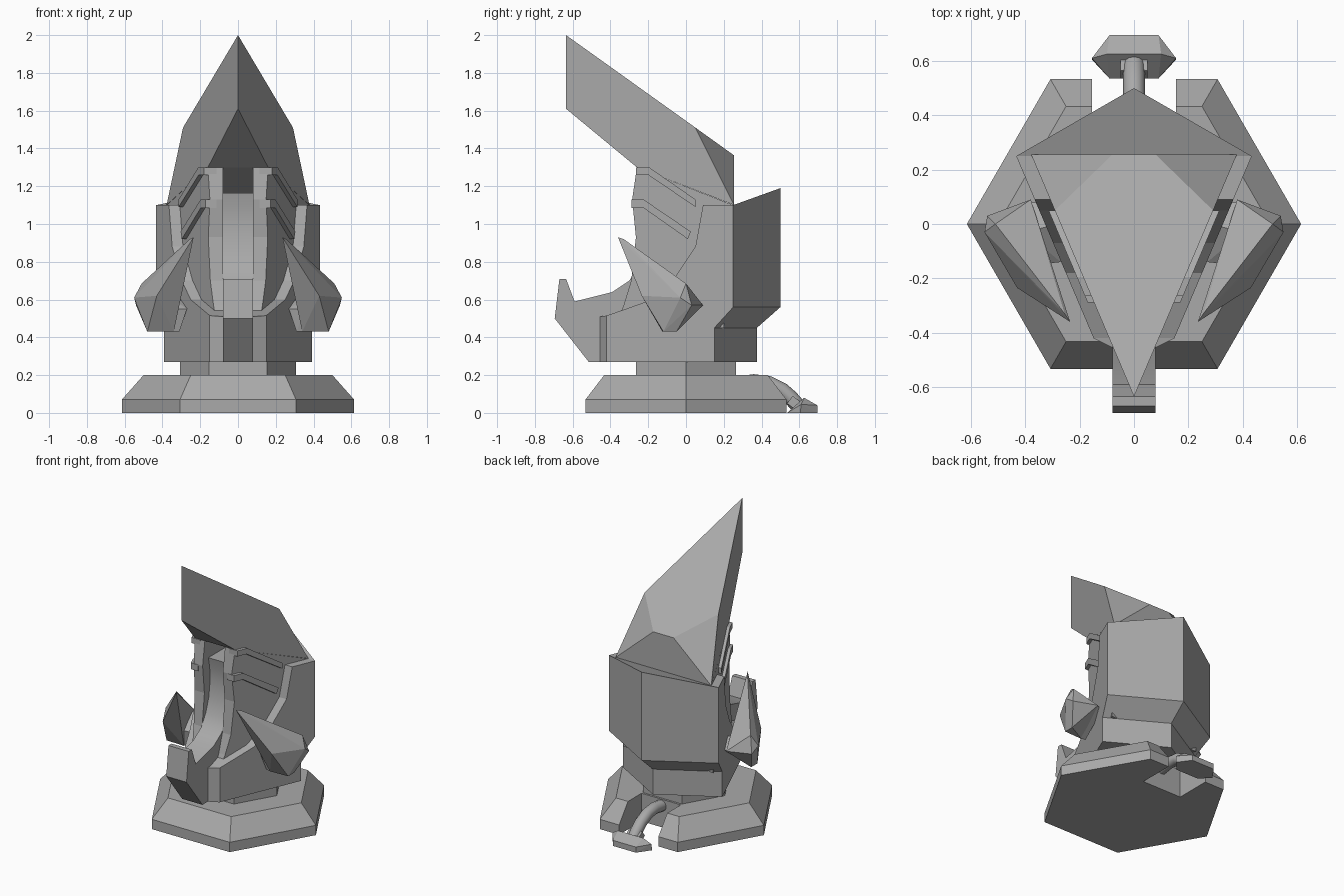
import bpy, bmesh, math

if "Cube" in bpy.data.objects:
    bpy.data.objects.remove(bpy.data.objects["Cube"])

stone = bpy.data.materials.new("grey_stone")
stone.diffuse_color = (0.4, 0.4, 0.4, 1)
stone.use_nodes = True
stone.node_tree.nodes["Principled BSDF"].inputs["Base Color"].default_value = stone.diffuse_color

SLOPE = 0.425  # side walls all share this plan angle


def finish(name, bm):
    bmesh.ops.recalc_face_normals(bm, faces=bm.faces)
    mesh = bpy.data.meshes.new(name)
    bm.to_mesh(mesh)
    bm.free()
    mesh.materials.append(stone)
    ob = bpy.data.objects.new(name, mesh)
    bpy.context.collection.objects.link(ob)
    return ob


def loft(name, rings):
    """Skin closed rings of equal length and cap both ends."""
    bm = bmesh.new()
    vs = [[bm.verts.new(p) for p in r] for r in rings]
    n = len(rings[0])
    for a, b in zip(vs, vs[1:]):
        for i in range(n):
            j = (i + 1) % n
            bm.faces.new((a[i], a[j], b[j], b[i]))
    bm.faces.new(vs[0])
    bm.faces.new(vs[-1])
    return finish(name, bm)


def hull(name, pts, both=True):
    """Convex block; points with x are mirrored when both is set."""
    bm = bmesh.new()
    allp = set(pts) | ({(-x, y, z) for x, y, z in pts} if both else set())
    for p in sorted(allp):
        bm.verts.new(p)
    res = bmesh.ops.convex_hull(bm, input=bm.verts[:])
    junk = [v for v in res["geom_interior"] if isinstance(v, bmesh.types.BMVert)]
    bmesh.ops.delete(bm, geom=junk, context="VERTS")
    bmesh.ops.dissolve_limit(bm, angle_limit=math.radians(1),
                             verts=bm.verts[:], edges=bm.edges[:])
    return finish(name, bm)


def wall(y, k):
    return SLOPE * (y + k)


def wedge(name, profile, k):
    """Side profile spanning both slanted walls."""
    return loft(name, [[(s * wall(y, k), y, z) for y, z in profile] for s in (-1, 1)])


def side_panels(name, profile, k, inner):
    for label, s in (("left", -1), ("right", 1)):
        loft(f"{name}_{label}", [[(s * inner, y, z) for y, z in profile],
                                 [(s * wall(y, k), y, z) for y, z in profile]])


# Hexagonal plinth with a slot at the back
def plinth_ring(r, z):
    d = r * math.sqrt(3) / 2
    half = [(0.155, 0.28), (0.155, d), (r / 2, d), (r, 0), (r / 2, -d)]
    return [(x, y, z) for x, y in half] + [(-x, y, z) for x, y in reversed(half)]


loft("plinth", [plinth_ring(0.615, 0), plinth_ring(0.615, 0.07), plinth_ring(0.5, 0.2)])

# Neck between plinth and body
loft("neck", [[(0.307 * math.cos(i * math.pi / 3), 0.307 * math.sin(i * math.pi / 3), z)
               for i in range(6)] for z in (0.19, 0.28)])

# Jaw shell with raised side collars
wedge("jaw_shell", [(-0.42, 0.27), (-0.42, 0.515), (-0.32, 0.55), (-0.18, 0.6), (-0.07, 0.7),
                    (0.05, 0.88), (0.09, 1.1), (0.25, 1.1), (0.25, 0.56),
                    (0.15, 0.45), (0.15, 0.27)], 0.77)
hull("chin", [(0.15, -0.42, 0.27), (0.15, -0.42, 0.515),
              (0.08, -0.455, 0.27), (0.08, -0.455, 0.51)])

# Pointed back of the body
low = [(0.39, 0.15), (0, 0.375)]
high = [(0.433, 0.25), (0, 0.5)]
hull("back_foot", [(x, y, z) for x, y in low for z in (0.27, 0.45)])
hull("back_flare", [(x, y, 0.45) for x, y in low] + [(x, y, 0.56) for x, y in high])
hull("back_shell", [(x, y, 0.56) for x, y in high]
     + [(0.433, 0.25, 1.1), (0.355, 0.295, 1.1), (0, 0.5, 1.19)])

# Cheeks on either side of the throat
side_panels("cheek", [(-0.26, 1.3), (-0.285, 1.13), (-0.265, 0.93), (-0.29, 0.7),
                      (-0.33, 0.57), (-0.38, 0.45), (0.2, 0.45), (0.25, 1.1)], 0.635, 0.08)

# Raised bars on the cheeks
side_panels("upper_bar", [(-0.265, 1.3), (-0.195, 1.3), (0.05, 1.13), (0.05, 1.09),
                          (-0.2, 1.26), (-0.265, 1.26)], 0.69, 0.115)
side_panels("lower_bar", [(-0.288, 1.13), (-0.225, 1.13), (0.025, 0.96), (0.01, 0.92),
                          (-0.225, 1.085), (-0.288, 1.085)], 0.69, 0.115)

# Beak and curved throat
throat = [(-0.515, 0.27), (-0.695, 0.5), (-0.67, 0.71), (-0.635, 0.71), (-0.59, 0.59),
          (-0.39, 0.64), (-0.3, 0.7), (-0.25, 0.78), (-0.215, 0.88), (-0.2, 1.0),
          (-0.205, 1.09), (-0.22, 1.165), (0.05, 1.165), (0.05, 0.27)]
beak = loft("beak_and_throat", [[(x, y, z) for y, z in throat] for x in (-0.08, 0.08)])
bpy.context.view_layer.objects.active = beak
beak.select_set(True)
bpy.ops.object.shade_smooth_by_angle(angle=math.radians(25))
beak.select_set(False)

# Pointed hood
hull("hood", [(0, -0.635, 2), (0, -0.635, 1.61), (wall(-0.26, 0.635), -0.26, 1.3),
              (wall(0.05, 0.635), 0.05, 1.51), (0.08, 0.255, 1.363),
              (wall(0.255, 0.635), 0.255, 1.1)])

# Tusks and their mounts
tusk = [(0.235, -0.36, 0.93), (0.255, -0.33, 0.92), (0.55, -0.03, 0.61), (0.51, 0, 0.685),
        (0.54, 0.03, 0.57), (0.38, 0.09, 0.57), (0.48, -0.05, 0.43), (0.48, -0.12, 0.43),
        (0.34, -0.125, 0.43), (0.43, -0.235, 0.62), (0.41, -0.04, 0.67)]
mount = [(0.27, -0.14, 0.55), (0.31, -0.12, 0.43), (0.38, -0.12, 0.43), (0.36, -0.15, 0.55),
         (0.4, 0.08, 0.57), (0.33, 0.08, 0.57), (0.28, 0.0, 0.62), (0.4, -0.03, 0.64)]
for label, s in (("left", -1), ("right", 1)):
    hull(f"tusk_{label}", [(s * x, y, z) for x, y, z in tusk], both=False)
    hull(f"tusk_mount_{label}", [(s * x, y, z) for x, y, z in mount], both=False)

# Tail tube, collar and foot at the back
path = [(0.25, 0.15), (0.36, 0.165), (0.44, 0.155), (0.51, 0.12), (0.555, 0.08), (0.59, 0.04)]
rings = []
for i, (y, z) in enumerate(path):
    a, b = path[max(i - 1, 0)], path[min(i + 1, len(path) - 1)]
    t = math.atan2(b[1] - a[1], b[0] - a[0])
    rings.append([(0.04 * math.cos(u), y - 0.04 * math.sin(u) * math.sin(t),
                   z + 0.04 * math.sin(u) * math.cos(t))
                  for u in [k * math.tau / 12 for k in range(12)]])
tube = loft("tail_tube", rings)
bpy.context.view_layer.objects.active = tube
tube.select_set(True)
bpy.ops.object.shade_smooth_by_angle(angle=math.radians(40))
hull("tail_collar", [(0.05, 0.535, 0.05), (0.05, 0.575, 0.02), (0.05, 0.605, 0.06),
                     (0.05, 0.565, 0.09)])
hull("tail_foot", [(0.155, 0.605, 0), (0.09, 0.695, 0), (0.09, 0.695, 0.04),
                   (0.155, 0.61, 0.045), (0.1, 0.625, 0.08), (0.09, 0.535, 0)])
